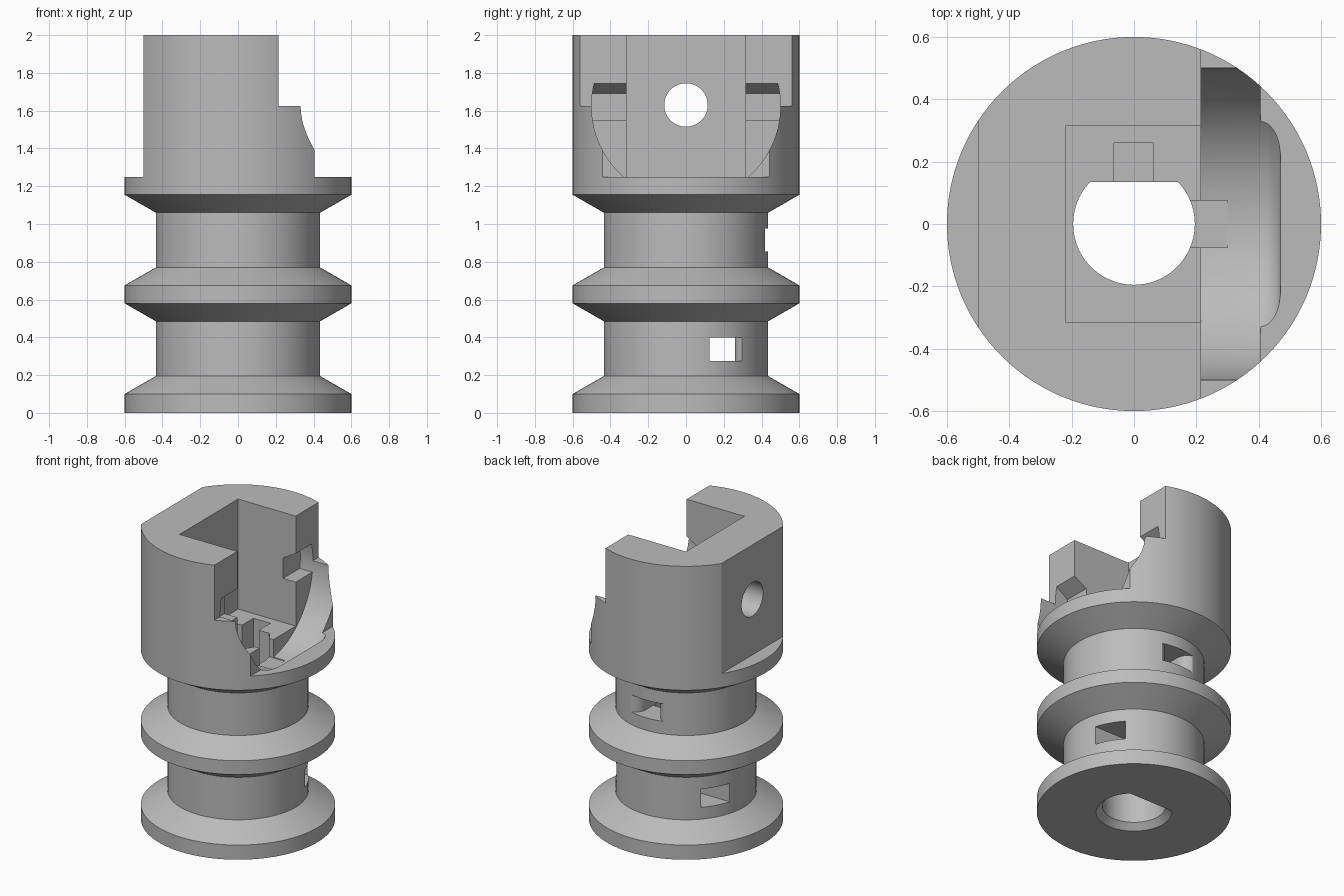
import bpy, bmesh, math

cube = bpy.data.objects.get("Cube")
if cube:
    bpy.data.objects.remove(cube, do_unlink=True)

grey = bpy.data.materials.new("plain grey")
grey.use_nodes = True
grey.diffuse_color = (0.5, 0.5, 0.5, 1)
grey.node_tree.nodes["Principled BSDF"].inputs["Base Color"].default_value = (0.5, 0.5, 0.5, 1)

AXES = {"x": lambda u, v, h: (h, u, v),
        "y": lambda u, v, h: (u, h, v),
        "z": lambda u, v, h: (u, v, h)}


def loft(name, outline, levels, axis="z", centre=(0, 0)):
    """Closed solid: the outline repeated along an axis at (height, scale) levels."""
    bm = bmesh.new()
    rings = [[bm.verts.new(AXES[axis](u * s + centre[0], v * s + centre[1], h))
              for u, v in outline] for h, s in levels]
    for a, b in zip(rings, rings[1:]):
        for i in range(len(a)):
            j = (i + 1) % len(a)
            bm.faces.new((a[i], a[j], b[j], b[i]))
    bm.faces.new(rings[0][::-1])
    bm.faces.new(rings[-1])
    bmesh.ops.recalc_face_normals(bm, faces=bm.faces)
    mesh = bpy.data.meshes.new(name)
    bm.to_mesh(mesh)
    bm.free()
    mesh.materials.append(grey)
    ob = bpy.data.objects.new(name, mesh)
    bpy.context.collection.objects.link(ob)
    return ob


def box(name, x0, x1, y0, y1, z0, z1):
    return loft(name, [(x0, y0), (x1, y0), (x1, y1), (x0, y1)], [(z0, 1), (z1, 1)])


def arc(start, end, n, r=1.0, cx=0.0, cy=0.0):
    return [(cx + r * math.cos(math.radians(start + (end - start) * i / n)),
             cy + r * math.sin(math.radians(start + (end - start) * i / n)))
            for i in range(n + 1)]


def combine(target, tool, operation="DIFFERENCE"):
    """Apply a boolean and discard the tool."""
    mod = target.modifiers.new("cut", "BOOLEAN")
    mod.operation, mod.solver, mod.object = operation, "EXACT", tool
    bpy.ops.object.select_all(action="DESELECT")
    bpy.context.view_layer.objects.active = target
    target.select_set(True)
    bpy.ops.object.modifier_apply(modifier=mod.name)
    bpy.data.objects.remove(tool, do_unlink=True)


circle = arc(0, 360, 128)[:-1]

# Turned body with two drum grooves
R, G = 0.6, 0.435
body = loft("spool_body", circle, [(0, R), (0.1, R), (0.195, G), (0.485, G), (0.58, R),
                                   (0.675, R), (0.77, G), (1.06, G), (1.155, R), (2, R)])

# Flats on the head
combine(body, box("left_flat", -1, -0.5, -1, 1, 1.25, 3))
combine(body, box("upper_step", 0.215, 1, -1, 1, 1.625, 3))
combine(body, box("lower_step", 0.405, 1, -1, 1, 1.25, 3))

# Round recess with a filleted end
fillet = arc(0, 90, 10, 0.07, 0.40, 0.43)
levels = [(0.215, 0.5)] + [(x, r) for x, r in reversed(fillet)]
combine(body, loft("round_recess", circle, levels, "x", (0, 1.625)))

# Square socket in the head
combine(body, box("socket", -0.22, 0.3, -0.315, 0.315, 1.25, 3))

# Side notches with a sloping roof, bounded by the recess radius
notch = loft("side_notches", [(0.12, 1.55), (0.215, 1.55), (0.3, 1.55), (0.3, 1.745),
                              (0.215, 1.745), (0.12, 1.69)], [(-0.6, 1), (0.6, 1)], "y")
combine(notch, loft("notch_limit", circle, [(0, 0.5), (0.35, 0.5)], "x", (0, 1.625)), "INTERSECT")
combine(body, notch)

# D-shaped bore with a chamfered mouth
flat = math.degrees(math.asin(0.135 / 0.195))
combine(body, loft("bore", arc(180 - flat, 360 + flat, 96, 0.195),
                   [(-0.04, 1.4), (0, 1.2), (0.04, 1), (1.4, 1)]))

# Gap between the bore and the round recess
combine(body, box("bore_gap", 0.1, 0.3, -0.075, 0.075, 1.125, 1.35))

# Cord shaft beside the bore
combine(body, box("cord_shaft", -0.065, 0.062, 0.1, 0.26, 0.275, 1.35))

# Lower cord channel, flared at both ends
side = arc(270, 360, 10, 0.075, 0.255, 0.335)
outline = [(-0.6, 0.125), (0.6, 0.125), (0.6, 0.335)] + side[::-1]
outline += [(-x, y) for x, y in side] + [(-0.6, 0.335)]
combine(body, loft("lower_channel", outline, [(0.275, 1), (0.4, 1)]))

# Upper cord window, flared toward the rear
flare = arc(180, 90, 10, 0.08, 0.145, 0.34)
outline = [(0.065, 0.2)] + flare + [(0.145, 0.6)]
outline += [(-x, y) for x, y in reversed(outline)]
combine(body, loft("upper_window", outline, [(0.855, 1), (0.975, 1)]))

# Pin hole through the flat wall
combine(body, loft("pin_hole", circle, [(-1, 0.115), (-0.1, 0.115)], "x", (0, 1.63)))

# Smooth turned surfaces, sharp machined edges
bpy.ops.object.select_all(action="DESELECT")
bpy.context.view_layer.objects.active = body
body.select_set(True)
bpy.ops.object.shade_smooth_by_angle(angle=math.radians(25))
